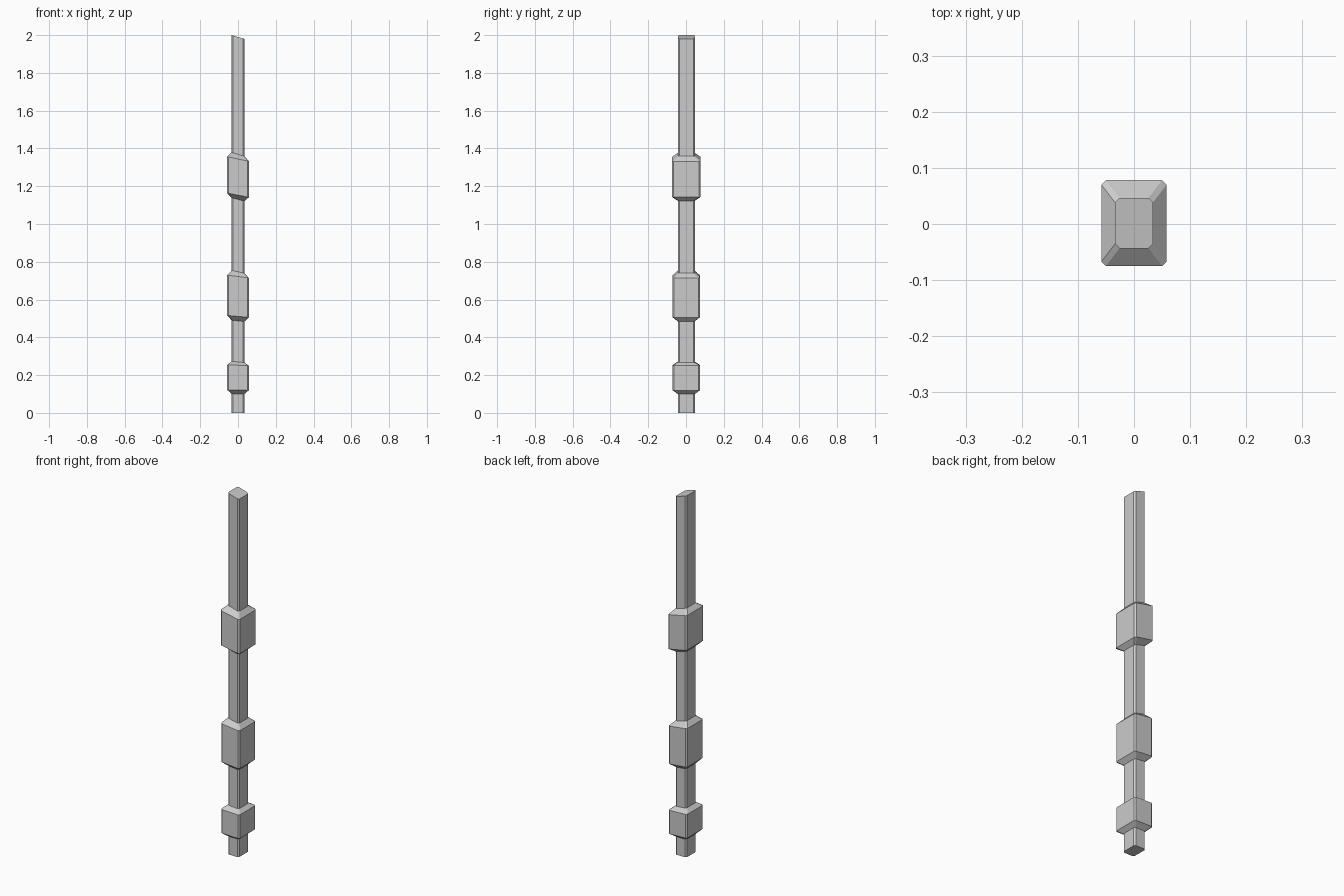
import bpy, bmesh

if "Cube" in bpy.data.objects:
    bpy.data.objects.remove(bpy.data.objects["Cube"])

SHAFT = (0.034, 0.045)    # half width, half depth of the bare rod
SMALL = (0.057, 0.073)    # lower two collars
LARGE = (0.058, 0.0765)   # top collar
CHAMFER = 0.008

# Ring stations up the rod: (height at centre, section, rise of left edge over right edge)
rings = [
    (0.0, SHAFT, 0.0),
    # lower collar
    (0.10, SHAFT, 0.0), (0.121, SMALL, 0.003), (0.252, SMALL, 0.004), (0.27, SHAFT, 0.006),
    # middle collar
    (0.487, SHAFT, 0.007), (0.511, SMALL, 0.01), (0.722, SMALL, 0.014), (0.747, SHAFT, 0.015),
    # upper collar
    (1.13, SHAFT, 0.018), (1.153, LARGE, 0.022), (1.344, LARGE, 0.024), (1.369, SHAFT, 0.020),
    # slanted tip
    (1.99, SHAFT, 0.020),
]


def section(hx, hy, c):
    """Rectangle with chamfered corners, counter-clockwise."""
    return [(hx, c - hy), (hx, hy - c), (hx - c, hy), (c - hx, hy),
            (-hx, hy - c), (-hx, c - hy), (c - hx, -hy), (hx - c, -hy)]


def loft(name, stations):
    bm = bmesh.new()
    loops = []
    for z, (hx, hy), tilt in stations:
        loops.append([bm.verts.new((x, y + 0.0015, z - 0.5 * tilt * x / hx))
                      for x, y in section(hx, hy, CHAMFER)])
    for a, b in zip(loops, loops[1:]):
        for i in range(8):
            j = (i + 1) % 8
            bm.faces.new((a[i], a[j], b[j], b[i]))
    bm.faces.new(loops[0][::-1])
    bm.faces.new(loops[-1])
    mesh = bpy.data.meshes.new(name)
    bm.to_mesh(mesh)
    bm.free()
    obj = bpy.data.objects.new(name, mesh)
    bpy.context.collection.objects.link(obj)
    return obj


# Rod with three bevelled collars
loft("collared_post", rings)
